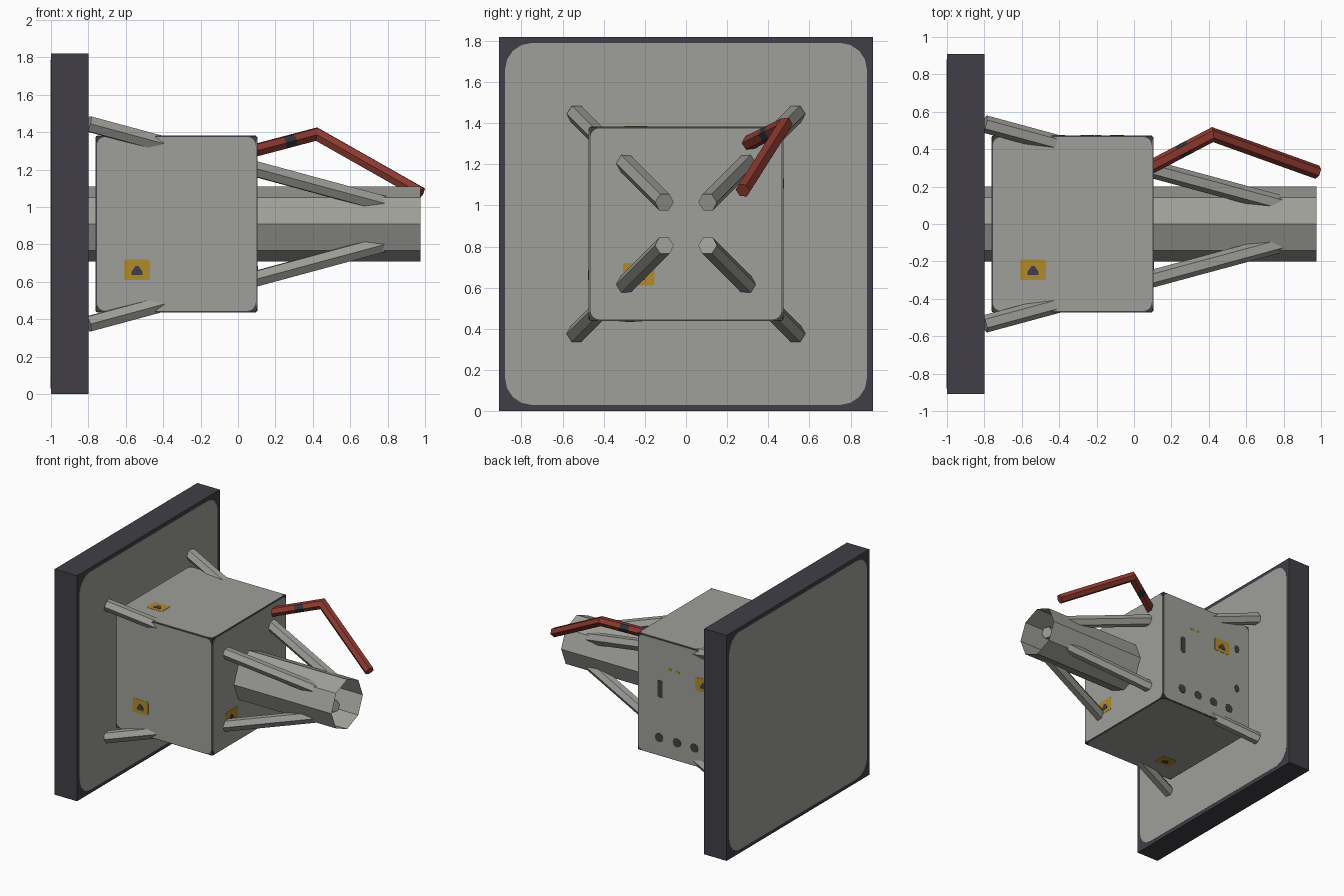
import bpy, bmesh, math
from mathutils import Vector as V

if "Cube" in bpy.data.objects:
    bpy.data.objects.remove(bpy.data.objects["Cube"])


def material(name, rgb):
    m = bpy.data.materials.new(name)
    m.diffuse_color = (*rgb, 1)
    m.use_nodes = True
    m.node_tree.nodes["Principled BSDF"].inputs["Base Color"].default_value = m.diffuse_color
    return m


GREY = material("warm_grey", (0.345, 0.345, 0.32))
DARK = material("dark_charcoal", (0.052, 0.049, 0.061))
YELLOW = material("label_yellow", (0.44, 0.26, 0.025))
RED = material("arm_red", (0.27, 0.042, 0.03))
BAND = material("band_slate", (0.03, 0.036, 0.042))


def finish(name, bm, mats):
    me = bpy.data.meshes.new(name)
    bm.to_mesh(me)
    bm.free()
    for m in mats:
        me.materials.append(m)
    ob = bpy.data.objects.new(name, me)
    bpy.context.collection.objects.link(ob)
    return ob


def box(name, lo, hi, mat):
    lo, hi = V(lo), V(hi)
    bm = bmesh.new()
    bmesh.ops.create_cube(bm, size=1)
    for v in bm.verts:
        v.co = (lo + hi) / 2 + v.co * (hi - lo)
    return finish(name, bm, [mat])


def tube(name, pts, r, sides, mats, caps=True, rule=None):
    """Straight-sided sweep through pts with mitred joints."""
    pts = [V(p) for p in pts]
    bm = bmesh.new()
    d = (pts[1] - pts[0]).normalized()
    u = d.cross(V((0, 0, 1))).normalized()
    w = d.cross(u)
    ring = [pts[0] + r * (u * math.cos(a) + w * math.sin(a))
            for a in (i * math.tau / sides for i in range(sides))]
    rings = [[bm.verts.new(p) for p in ring]]
    for k in range(1, len(pts)):
        d = (pts[k] - pts[k - 1]).normalized()
        n = d + (pts[k + 1] - pts[k]).normalized() if k + 1 < len(pts) else d
        ring = [p + d * ((pts[k] - p).dot(n) / d.dot(n)) for p in ring]
        rings.append([bm.verts.new(p) for p in ring])
    for a, b in zip(rings, rings[1:]):
        for i in range(sides):
            j = (i + 1) % sides
            f = bm.faces.new((a[i], a[j], b[j], b[i]))
            if rule:
                f.material_index = rule(f.calc_center_median())
    if caps:
        bm.faces.new(rings[0][::-1])
        bm.faces.new(rings[-1])
    return finish(name, bm, mats)


def decal(name, centre, normal, up, outline, thick, mat):
    """Thin plate of the given 2D outline lying on a face."""
    c, n, up = V(centre), V(normal), V(up)
    right = up.cross(n)
    bm = bmesh.new()
    low = [bm.verts.new(c + right * a + up * b) for a, b in outline]
    top = [bm.verts.new(v.co + n * thick) for v in low]
    bm.faces.new(top)
    bm.faces.new(low[::-1])
    for i in range(len(low)):
        j = (i + 1) % len(low)
        bm.faces.new((low[i], low[j], top[j], top[i]))
    return finish(name, bm, [mat])


def rounded(w, h, r, seg=4):
    pts = []
    for q, (sx, sy) in enumerate([(1, 1), (-1, 1), (-1, -1), (1, -1)]):
        for i in range(seg + 1):
            a = (q + i / seg) * math.pi / 2
            pts.append((sx * (w / 2 - r) + r * math.cos(a),
                        sy * (h / 2 - r) + r * math.sin(a)))
    return pts


def ngon(rx, ry, n=8):
    return [(rx * math.cos(i * math.tau / n), ry * math.sin(i * math.tau / n)) for i in range(n)]


ZC = 0.91
X, Y, Z = V((1, 0, 0)), V((0, 1, 0)), V((0, 0, 1))

# Large square base plate with rounded grey panels on both sides
box("base_plate", (-1, -0.91, 0), (-0.8, 0.91, 1.82), DARK)
decal("plate_panel_inner", (-0.8, 0, ZC), X, Z, rounded(1.76, 1.76, 0.13), 0.002, GREY)
decal("plate_panel_outer", (-1, 0, ZC), -X, Z, rounded(1.76, 1.76, 0.13), 0.002, GREY)

# Equipment box with a grey panel on each side
box("equipment_box", (-0.76, -0.47, 0.44), (0.1, 0.47, 1.38), DARK)
BC = V((-0.33, 0, ZC))
for name, n, up, off, w, h in [
        ("front", -Y, Z, 0.47, 0.86, 0.94), ("back", Y, Z, 0.47, 0.86, 0.94),
        ("right", X, Z, 0.43, 0.94, 0.94), ("left", -X, Z, 0.43, 0.94, 0.94),
        ("top", Z, Y, 0.47, 0.86, 0.94), ("bottom", -Z, Y, 0.47, 0.86, 0.94)]:
    decal("box_panel_" + name, BC + n * off, n, up, rounded(w - 0.01, h - 0.01, 0.045), 0.003, GREY)

# Warning labels with a dark mark
MARK = [(-0.03, -0.022), (0.03, -0.022), (0.03, -0.006), (0.008, 0.025), (-0.008, 0.025), (-0.03, -0.006)]
for name, c, n, up, w in [
        ("front", (-0.54, -0.47, 0.665), -Y, Z, 0.14), ("right", (0.1, -0.23, 0.665), X, Z, 0.155),
        ("back", (-0.49, 0.47, 1.11), Y, Z, 0.15), ("top", (-0.54, -0.245, 1.38), Z, Y, 0.14),
        ("bottom", (-0.55, -0.27, 0.44), -Z, Y, 0.14)]:
    decal("label_" + name, c, n, up, rounded(w, 0.11, 0.012, 2), 0.005, YELLOW)
    decal("label_mark_" + name, V(c) - up * 0.005, n, up, MARK, 0.007, DARK)

# Sockets, slot and small lamps on the back of the box
for i, x in enumerate((-0.09, -0.25, -0.405, -0.56)):
    decal(f"socket_{i + 1}", (x, 0.47, 0.585), Y, Z, ngon(0.037, 0.037), 0.005, DARK)
for i, z in enumerate((1.14, 0.79)):
    decal(f"side_socket_{i + 1}", (-0.64, 0.47, z), Y, Z, ngon(0.024, 0.035), 0.005, DARK)
decal("slot", (-0.1, 0.47, 0.98), Y, Z, rounded(0.045, 0.14, 0.015, 2), 0.005, DARK)
for i, x in enumerate((-0.19, -0.255)):
    decal(f"lamp_{i + 1}", (x, 0.47, 1.155), Y, Z, rounded(0.035, 0.02, 0.005, 1), 0.005, YELLOW)

# Open eight-sided barrel through the box
tube("barrel", [(-0.8, 0, ZC), (0.975, 0, ZC)], 0.2, 8, [GREY], caps=False)

# Four long struts converging from the plate to the barrel
for sy in (-1, 1):
    for sz in (-1, 1):
        tube(f"strut_{'back' if sy > 0 else 'front'}_{'upper' if sz > 0 else 'lower'}",
             [(-0.8, 0.535 * sy, ZC + 0.535 * sz), (0.79, 0.105 * sy, ZC + 0.105 * sz)],
             0.047, 6, [GREY])

# Bent red arm with a dark band
A, B, C = V((0.09, 0.305, 1.303)), V((0.42, 0.478, 1.39)), V((0.98, 0.277, 1.073))
tube("bent_arm", [A, A.lerp(B, 0.46), A.lerp(B, 0.63), B, C], 0.037, 6, [RED, BAND],
     rule=lambda p: 1 if 0.24 < p.x < 0.3 and p.z < 1.37 else 0)
